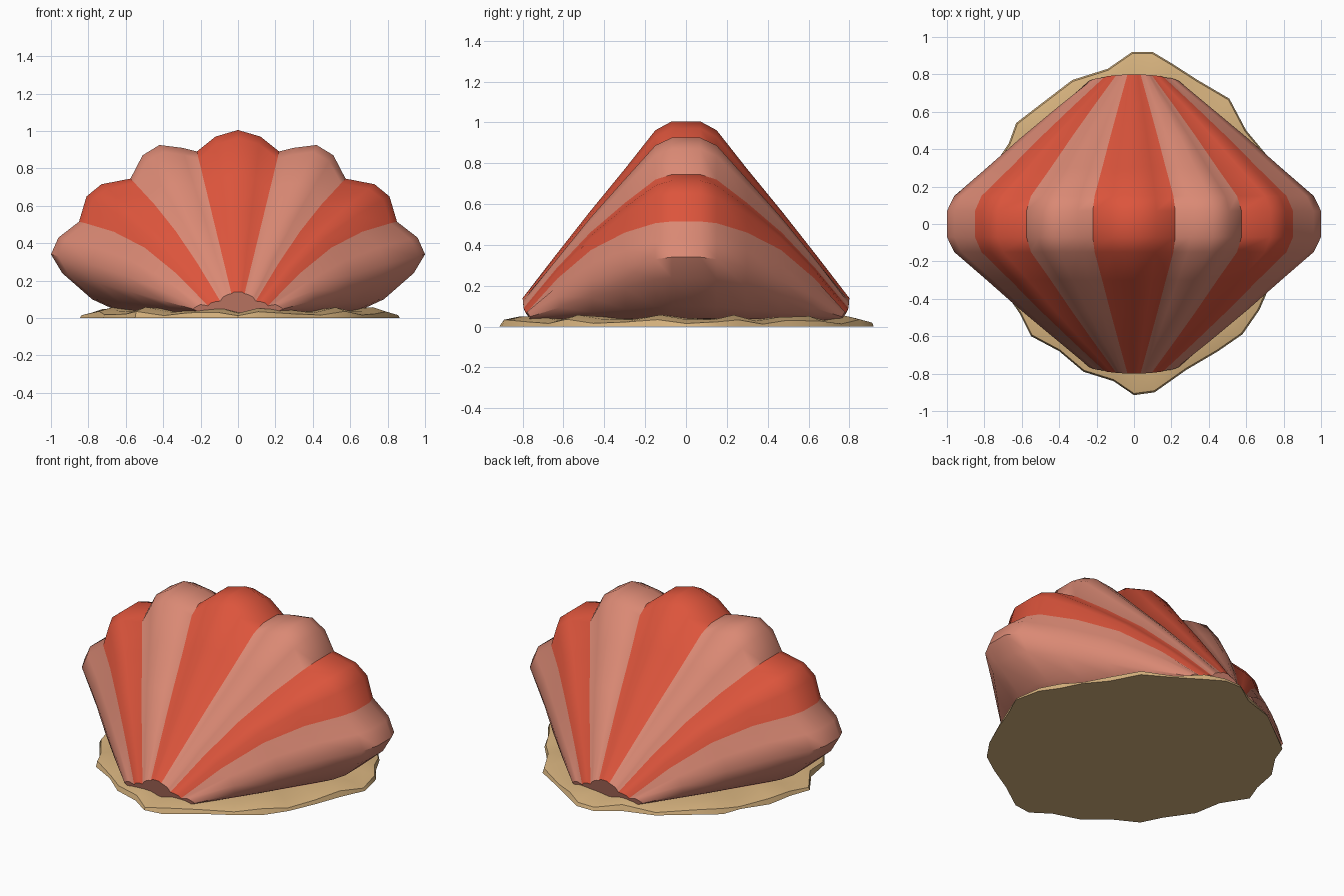
import bpy, bmesh, math

cube = bpy.data.objects.get("Cube")
if cube:
    bpy.data.objects.remove(cube, do_unlink=True)


def material(name, rgb):
    mat = bpy.data.materials.new(name)
    mat.use_nodes = True
    mat.diffuse_color = (*rgb, 1)
    mat.node_tree.nodes["Principled BSDF"].inputs["Base Color"].default_value = (*rgb, 1)
    return mat


red = material("coral red", (0.72, 0.09, 0.045))
pink = material("salmon pink", (0.70, 0.25, 0.175))
sand = material("sand", (0.68, 0.45, 0.21))


def finish(name, bm, mats, angle):
    bmesh.ops.recalc_face_normals(bm, faces=bm.faces)
    mesh = bpy.data.meshes.new(name)
    bm.to_mesh(mesh)
    bm.free()
    for mat in mats:
        mesh.materials.append(mat)
    obj = bpy.data.objects.new(name, mesh)
    bpy.context.collection.objects.link(obj)
    bpy.ops.object.select_all(action="DESELECT")
    obj.select_set(True)
    bpy.context.view_layer.objects.active = obj
    bpy.ops.object.shade_smooth_by_angle(angle=math.radians(angle))
    return obj


# Half of the scalloped fan: rim x, rim z, hinge x, hinge z, upward bulge
half = [
    (0, 1.005, 0, .14, 0), (.12, .97, .02, .14, 0), (.22, .89, .035, .13, 0),
    (.30, .91, .055, .125, .01), (.42, .925, .075, .115, .02), (.51, .87, .085, .105, .03),
    (.575, .745, .095, .09, .05), (.73, .715, .12, .088, .05), (.81, .65, .145, .08, .07),
    (.85, .515, .16, .065, .09), (.96, .43, .20, .072, .06), (1.0, .34, .225, .06, .03),
    (.94, .24, .24, .048, 0), (.78, .10, .225, .04, 0), (.65, .04, .20, .03, 0),
]
valleys = (2, 6, 9)
last = len(half) - 1
fan = [(-p[0], p[1], -p[2], *p[3:]) for p in half[:0:-1]] + half

# Stations from the front hinge over the rim to the back hinge: y, growth
front = [(-.80, 0), (-.64, .24), (-.47, .49), (-.30, .73), (-.15, .95), (-.07, 1)]
stations = front + [(-y, t) for y, t in reversed(front)]

# Shell with alternating ribs
bm = bmesh.new()
rows = []
for y, t in stations:
    row = []
    for rx, rz, hx, hz, bulge in fan:
        x = hx + (rx - hx) * t
        z = hz + (rz - hz) * t + bulge * math.sin(math.pi * t)
        tuck = 1 - (1 - t) * (.6 * abs(hx) ** 2 + .3 * max(0, .08 - hz))
        row.append(bm.verts.new((x, y * tuck, z)))
    rows.append(row)
for a, b in zip(rows, rows[1:]):
    for i in range(len(fan) - 1):
        face = bm.faces.new((a[i], a[i + 1], b[i + 1], b[i]))
        step = min(abs(i - last), abs(i + 1 - last))
        rib = sum(step >= v for v in valleys)
        face.material_index = rib % 2
# Hinge ends and underside
for loop in (rows[0], rows[-1], [r[0] for r in rows] + [r[-1] for r in reversed(rows)]):
    bm.faces.new(loop).material_index = 1
finish("shell", bm, (red, pink), 42)

# Ragged sand patch
outline = [
    (.865, 0), (.83, .16), (.76, .26), (.70, .38), (.60, .50), (.51, .67), (.34, .77),
    (.20, .86), (.10, .92), (-.01, .92), (-.14, .83), (-.33, .77), (-.50, .64), (-.63, .54),
    (-.67, .43), (-.77, .28), (-.80, .12), (-.845, 0), (-.75, -.15), (-.72, -.32),
    (-.61, -.48), (-.55, -.60), (-.40, -.68), (-.27, -.79), (-.11, -.84), (0, -.915),
    (.11, -.90), (.28, -.78), (.45, -.68), (.58, -.59), (.67, -.46), (.74, -.30), (.80, -.14),
]
bm = bmesh.new()
rings = []
for scale, base, wave in ((1, 0, 0), (.99, .024, .012), (.9, .042, .016), (.7, .04, .005)):
    rings.append([
        bm.verts.new((x * scale, y * scale, base + wave * math.sin(2.3 * i + 4 * scale)))
        for i, (x, y) in enumerate(outline)])
count = len(outline)
for a, b in zip(rings, rings[1:]):
    for i in range(count):
        j = (i + 1) % count
        bm.faces.new((a[i], a[j], b[j], b[i]))
bm.faces.new(rings[0])
bm.faces.new(rings[-1])
finish("sand_patch", bm, (sand,), 35)
